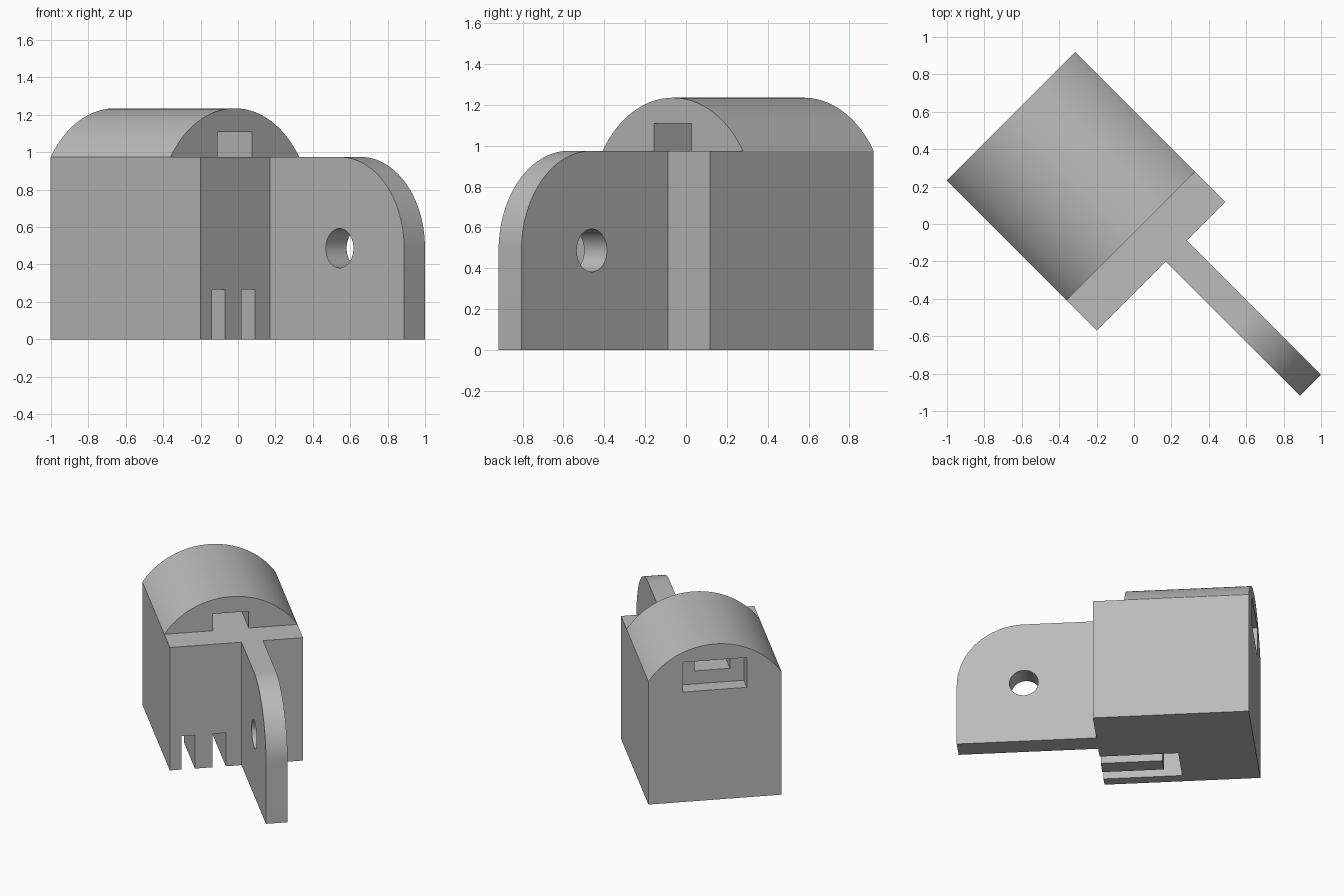
import bpy, bmesh, math
from mathutils import Matrix

cube = bpy.data.objects.get("Cube")
if cube:
    bpy.data.objects.remove(cube, do_unlink=True)

grey = bpy.data.materials.new("plain_grey")
grey.use_nodes = True
GREY = (0.5, 0.5, 0.5, 1)
grey.diffuse_color = GREY
grey.node_tree.nodes["Principled BSDF"].inputs["Base Color"].default_value = GREY

# Parts are laid out along local axes, then turned about z
TURN = Matrix.Rotation(-math.pi / 4, 4, 'Z')
BACK, FRONT, ARCH_FRONT, TIP = -0.872, 0.262, 0.034, 1.277
SIDE_A, SIDE_B = -0.544, 0.428
MID = (SIDE_A + SIDE_B) / 2
TOP, CROWN = 0.975, 1.235


def prism(name, profile, axis, lo, hi):
    """Extrude a closed (across, z) profile along local x or y."""
    bm = bmesh.new()
    place = (lambda p, t: (t, *p)) if axis == 'x' else (lambda p, t: (p[0], t, p[1]))
    face = bm.faces.new([bm.verts.new(place(p, lo)) for p in profile])
    ext = bmesh.ops.extrude_face_region(bm, geom=[face])
    moved = [v for v in ext["geom"] if isinstance(v, bmesh.types.BMVert)]
    step = (hi - lo, 0, 0) if axis == 'x' else (0, hi - lo, 0)
    bmesh.ops.translate(bm, vec=step, verts=moved)
    bmesh.ops.recalc_face_normals(bm, faces=bm.faces)
    bm.transform(TURN)
    mesh = bpy.data.meshes.new(name)
    bm.to_mesh(mesh)
    bm.free()
    mesh.materials.append(grey)
    ob = bpy.data.objects.new(name, mesh)
    bpy.context.collection.objects.link(ob)
    return ob


def box(name, x, y, z):
    rect = [(y[0], z[0]), (y[1], z[0]), (y[1], z[1]), (y[0], z[1])]
    return prism(name, rect, 'x', *x)


def arc(cx, cz, r, start, end, n):
    angles = [start + (end - start) * i / n for i in range(n + 1)]
    return [(cx + r * math.cos(a), cz + r * math.sin(a)) for a in angles]


def cut(target, cutter):
    """Subtract the cutter, keep the result and discard the cutter."""
    cutter.hide_render = True
    mod = target.modifiers.new("cut", 'BOOLEAN')
    mod.operation, mod.solver, mod.object = 'DIFFERENCE', 'EXACT', cutter
    deps = bpy.context.evaluated_depsgraph_get()
    mesh = bpy.data.meshes.new_from_object(target.evaluated_get(deps))
    target.modifiers.clear()
    target.data = mesh
    bpy.data.objects.remove(cutter, do_unlink=True)


# Block with a shallow arched roof
half, rise = (SIDE_B - SIDE_A) / 2, CROWN - TOP
radius = (half ** 2 + rise ** 2) / (2 * rise)
spread = math.asin(half / radius)
roof = arc(MID, CROWN - radius, radius, math.pi / 2 - spread, math.pi / 2 + spread, 48)
body = prism("arched_body", [(SIDE_A, 0), (SIDE_B, 0)] + roof, 'x', BACK, FRONT)

# Flat ledge in front of the arch
cut(body, box("ledge_cutter", (ARCH_FRONT, 1), (-1, 1), (TOP, 2)))
# Narrow channel through the arch, with a wider recess at the back
cut(body, box("channel_cutter", (-0.8, 0.1), (MID - 0.13, MID + 0.13), (TOP, 1.108)))
cut(body, box("recess_cutter", (-1, -0.75), (MID - 0.232, MID + 0.232), (0.872, 1.108)))
# U-shaped groove under the block, leaving a tongue
u_groove = box("groove_cutter", (-0.31, 0.5), (-0.46, -0.135), (-0.1, 0.265))
cut(u_groove, box("tongue_cutter", (-0.185, 1), (-0.361, -0.234), (-0.2, 0.5)))
cut(body, u_groove)

# Mounting fin with one rounded corner and a round hole
bend = 0.488
fin_shape = [(FRONT, 0), (TIP, 0)] + arc(TIP - bend, TOP - bend, bend, 0, math.pi / 2, 32) + [(FRONT, TOP)]
fin = prism("mounting_fin", fin_shape, 'y', -0.021, 0.137)
hole = arc(TIP - bend, TOP - bend, 0.105, 0, 2 * math.pi, 48)[:-1]
cut(fin, prism("hole_cutter", hole, 'y', -0.5, 0.5))

# Smooth curved faces, sharp edges
for ob in (body, fin):
    bpy.ops.object.select_all(action='DESELECT')
    ob.select_set(True)
    bpy.context.view_layer.objects.active = ob
    bpy.ops.object.shade_smooth_by_angle(angle=math.radians(30))
